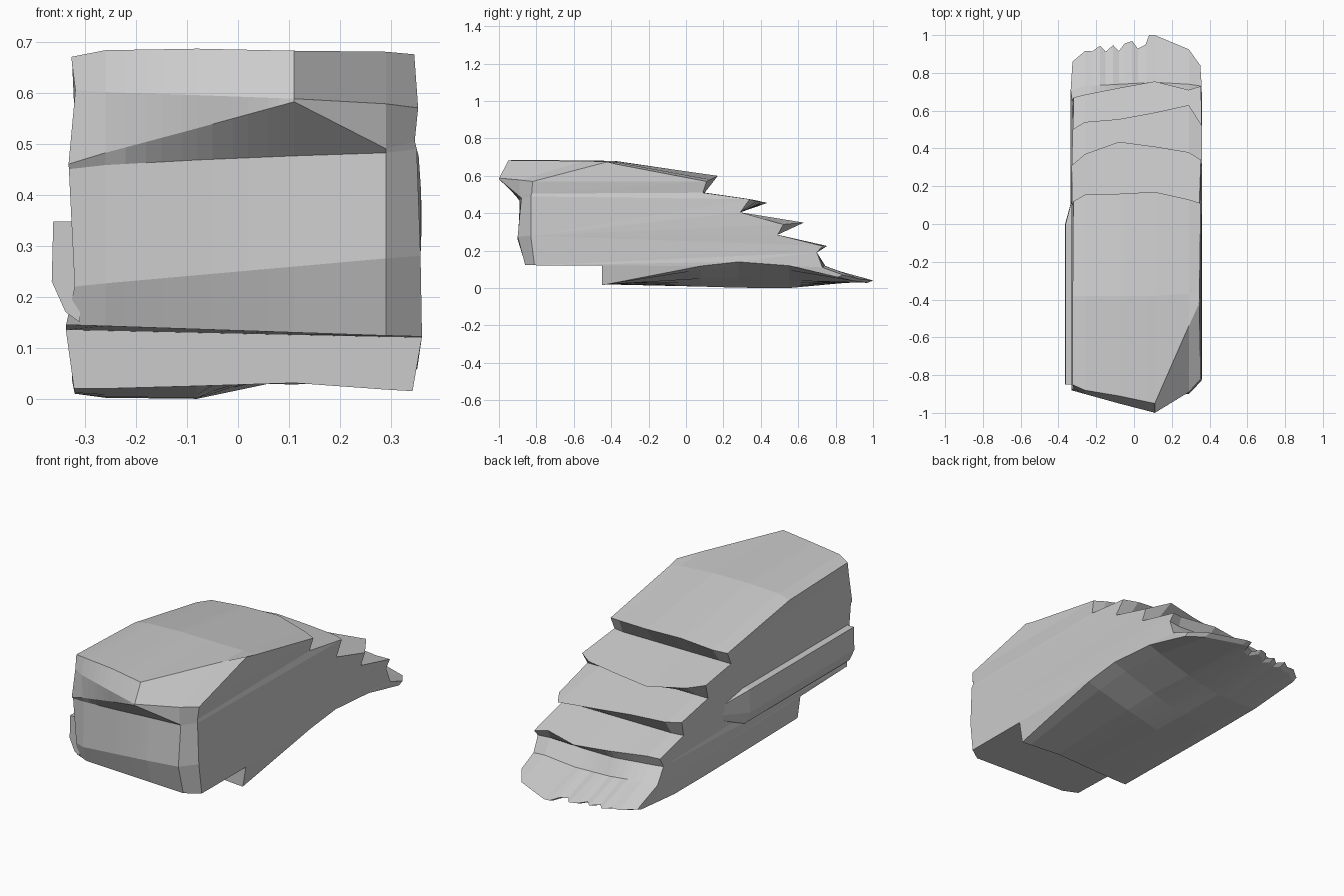
import bpy
import bmesh
from mathutils import Vector
from mathutils.geometry import tessellate_polygon

KEYS = [-0.33, -0.26, -0.08, 0.11, 0.29, 0.345]           # main columns across the rock
COLS = [-0.33, -0.26, -0.22, -0.18, -0.15, -0.11, -0.08, -0.05,
        -0.01, 0.02, 0.06, 0.08, 0.11, 0.29, 0.345]


def lerp_table(x, xs, vs):
    if x <= xs[0]:
        return vs[0]
    for a, b, va, vb in zip(xs, xs[1:], vs, vs[1:]):
        if x <= b:
            return va + (vb - va) * (x - a) / (b - a)
    return vs[-1]


def spread(vals, x):
    """One value, a left/right pair, or one value per main column."""
    if len(vals) == 1:
        return vals[0]
    xs = KEYS if len(vals) == 6 else [KEYS[0], KEYS[-1]]
    return lerp_table(x, xs, vals)


def side_x(x, z):
    """Uneven left and right walls that follow the strata."""
    if x == COLS[0]:
        return lerp_table(z, [0.01, 0.14, 0.22, 0.35, 0.46, 0.6, 0.68],
                          [-0.32, -0.338, -0.32, -0.325, -0.332, -0.318, -0.328])
    if x == COLS[-1]:
        return lerp_table(z, [0.02, 0.13, 0.2, 0.33, 0.46, 0.51, 0.57, 0.68],
                          [0.342, 0.362, 0.354, 0.36, 0.358, 0.345, 0.353, 0.345])
    return x


def row(ys, zs):
    out = []
    for x in COLS:
        z = spread(zs, x)
        out.append((side_x(x, z), spread(ys, x), z))
    return out


def finish(bm, name):
    bmesh.ops.recalc_face_normals(bm, faces=bm.faces)
    mesh = bpy.data.meshes.new(name)
    bm.to_mesh(mesh)
    bm.free()
    obj = bpy.data.objects.new(name, mesh)
    bpy.context.collection.objects.link(obj)
    return obj


# Front face, from the undercut bottom up to the overhanging brow
rows = [
    row([-0.45], [0.02, 0.02, 0.025, 0.031, 0.018, 0.015]),
    row([-0.45], [0.135, 0.12]),
    row([-0.83, -0.86, -0.86, -0.86, -0.86, -0.81], [0.145, 0.122]),
    row([-0.86, -0.89, -0.895, -0.9, -0.9, -0.83], [0.22, 0.28]),
    row([-0.87, -0.885, -0.89, -0.885, -0.88, -0.83], [0.45, 0.458, 0.468, 0.476, 0.482, 0.49]),
    row([-0.88, -0.895, -0.94, -1.0, -0.89, -0.825], [0.46, 0.482, 0.53, 0.582, 0.49, 0.505]),
    row([-0.87, -0.9, -0.95, -0.999, -0.89, -0.82], [0.605, 0.601, 0.595, 0.588, 0.578, 0.57]),
    row([-0.85, -0.88, -0.91, -0.95, -0.54, -0.42], [0.67, 0.683, 0.686, 0.682, 0.68, 0.675]),
    row([-0.38, -0.38, -0.38, -0.38, -0.37, -0.36], [0.655, 0.672, 0.68, 0.678, 0.672, 0.66]),
]

# Stepped strata: lip line, lip heights, undercut crease
strata = [
    ([0.12, 0.155, 0.16, 0.17, 0.13, 0.11], [0.57, 0.585, 0.6, 0.6, 0.58, 0.57], 0.1, 0.51),
    ([0.31, 0.37, 0.435, 0.41, 0.38, 0.34], [0.48, 0.47, 0.455, 0.46, 0.465, 0.475], 0.29, 0.405),
    ([0.5, 0.54, 0.555, 0.59, 0.63, 0.52], [0.36, 0.36, 0.355, 0.35, 0.35, 0.34], 0.49, 0.285),
    ([0.67, 0.685, 0.72, 0.755, 0.71, 0.73], [0.235, 0.24, 0.23, 0.225, 0.235, 0.225], 0.7, 0.19),
]
for lip, heights, crease_y, crease_z in strata:
    rows.append(row(lip, heights))
    rows.append(row([min(y - 0.02, crease_y) for y in lip], [crease_z]))

# Thin broken tongue at the back
rows.append(row([0.71, 0.73, 0.74, 0.75, 0.74, 0.73], [0.12, 0.125, 0.11, 0.11, 0.12, 0.11]))
tip = row([0.86, 0.915, 0.935, 1.0, 0.925, 0.84], [0.05, 0.05, 0.045, 0.04, 0.05, 0.07])
chips = [0, 0, -0.005, 0.02, -0.015, 0.015, -0.02, 0.01, 0.01, -0.04, -0.035, 0.01, 0, 0, 0]
rows.append([(x, y + c, z) for (x, y, z), c in zip(tip, chips)])
rows.append([(x, y - 0.03, z - 0.012) for x, y, z in rows[-1]])

# Underside, a broad ramp rising to the right wall
rows.append(row([0.55], [0.01, 0.002, 0.0, 0.04, 0.095, 0.12]))
rows.append(row([0.28], [0.01, 0.004, 0.002, 0.055, 0.115, 0.14]))
rows.append(row([0.08], [0.012, 0.008, 0.008, 0.05, 0.098, 0.118]))

# Skin the rows into one closed rock
bm = bmesh.new()
grid = [[bm.verts.new(p) for p in r] for r in rows]
for a, b in zip(grid, grid[1:] + grid[:1]):
    for i in range(len(COLS) - 1):
        bm.faces.new((a[i], a[i + 1], b[i + 1], b[i]))

# Side walls, filled along the notched profile
for i in (0, -1):
    rim = [r[i] for r in grid]
    flat = [Vector((v.co.y, v.co.z, 0)) for v in rim]
    for tri in tessellate_polygon([flat]):
        bm.faces.new([rim[k] for k in tri])
finish(bm, "layered_rock")

# Protruding stratum along the left wall, tapering into it
bm = bmesh.new()
section = [(-0.31, 0.348), (-0.362, 0.347), (-0.365, 0.23), (-0.338, 0.17), (-0.31, 0.15)]
front = [bm.verts.new((x, -0.85, z)) for x, z in section]
back = [bm.verts.new((x, 0.0, z)) for x, z in section]
end = [bm.verts.new((max(x, -0.318), 0.17, 0.28 + (z - 0.26) * 0.4)) for x, z in section]
n = len(section)
for a, b in ((front, back), (back, end)):
    for i in range(n):
        j = (i + 1) % n
        bm.faces.new((a[i], a[j], b[j], b[i]))
bm.faces.new(front)
bm.faces.new(end)
finish(bm, "left_ledge")
